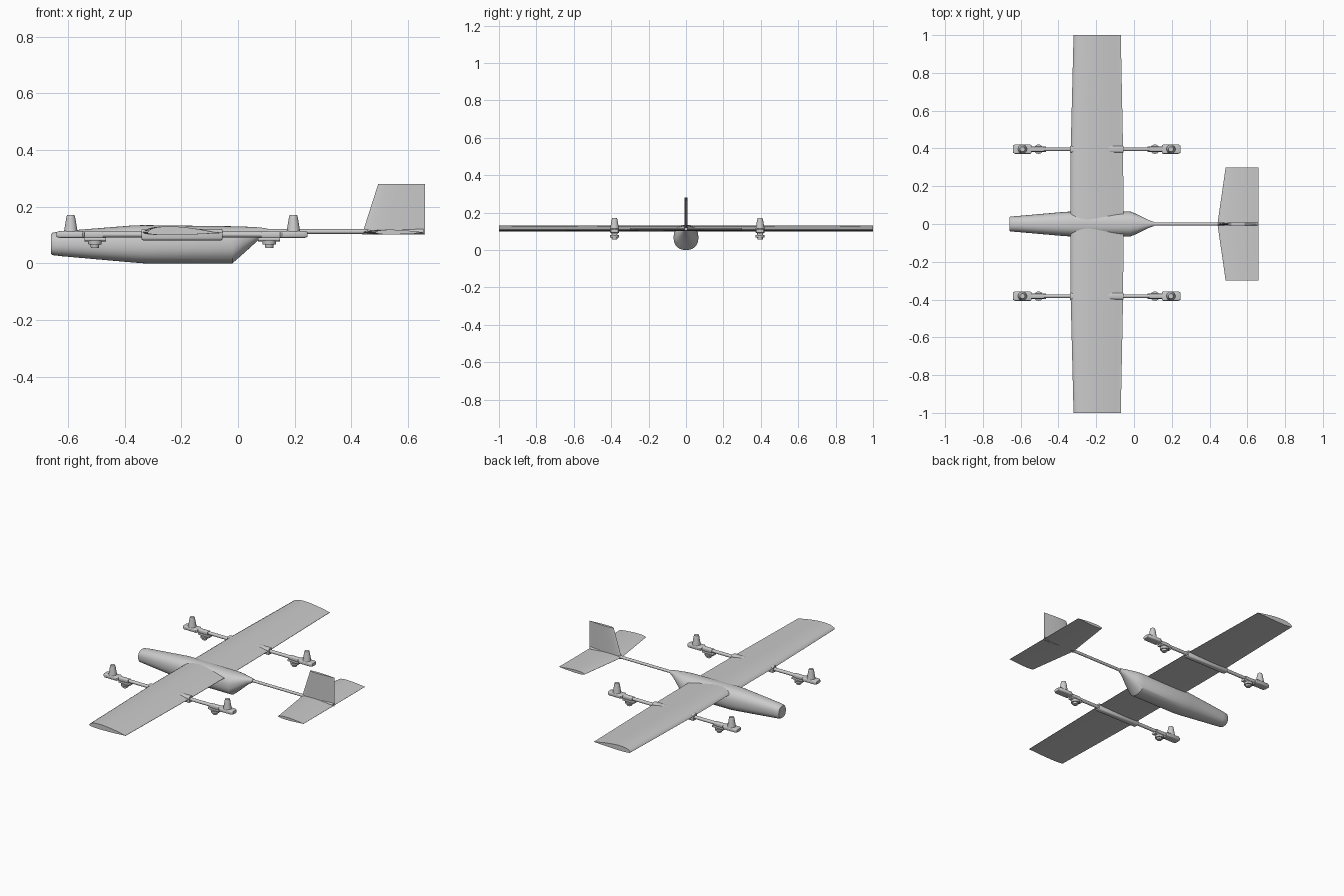
import bpy, bmesh, math
from mathutils import Matrix

if "Cube" in bpy.data.objects:
    bpy.data.objects.remove(bpy.data.objects["Cube"])

def finish(name, bm, angle=35):
    bmesh.ops.recalc_face_normals(bm, faces=bm.faces)
    me = bpy.data.meshes.new(name)
    bm.to_mesh(me)
    bm.free()
    ob = bpy.data.objects.new(name, me)
    bpy.context.collection.objects.link(ob)
    bpy.ops.object.select_all(action='DESELECT')
    ob.select_set(True)
    bpy.context.view_layer.objects.active = ob
    bpy.ops.object.shade_smooth_by_angle(angle=math.radians(angle))
    return ob

def loft(name, rings, angle=35):
    """Skin a list of equal-length point rings and cap both ends."""
    bm = bmesh.new()
    vs = [[bm.verts.new(p) for p in r] for r in rings]
    n = len(vs[0])
    for a, b in zip(vs, vs[1:]):
        for i in range(n):
            j = (i + 1) % n
            bm.faces.new((a[i], a[j], b[j], b[i]))
    bm.faces.new(vs[0])
    bm.faces.new(vs[-1])
    return finish(name, bm, angle)

def oval(x, y, hw, z0, z1, n=32, e=2.0):
    """Superellipse ring in the yz plane."""
    pts = []
    for i in range(n):
        t = 2 * math.pi * i / n
        c, s = math.cos(t), math.sin(t)
        pts.append((x, y + hw * math.copysign(abs(c) ** (2 / e), c),
                    (z0 + z1) / 2 + (z1 - z0) / 2 * math.copysign(abs(s) ** (2 / e), s)))
    return pts

def foil(le, te, up, down, n=12):
    """Aerofoil section as (chord position, height) pairs."""
    def h(u):
        return 2.6 * (0.2969 * u ** .5 - .126 * u - .3516 * u**2 + .2843 * u**3 - .1036 * u**4) / .26
    us = [(1 - math.cos(math.pi * i / n)) / 2 for i in range(n + 1)]
    top = [(le + (te - le) * u, up * max(h(u), .06)) for u in reversed(us)]
    bot = [(le + (te - le) * u, -down * max(h(u), .06)) for u in us]
    return top + bot[1:]

def cyl(name, x, y, z0, z1, r0, r1, n=24):
    bm = bmesh.new()
    bmesh.ops.create_cone(bm, cap_ends=True, segments=n, radius1=r0, radius2=r1, depth=z1 - z0,
                          matrix=Matrix.Translation((x, y, (z0 + z1) / 2)))
    return finish(name, bm)

def tube(name, x0, x1, y, z0, z1, hw, e=2.0):
    return loft(name, [oval(x0, y, hw, z0, z1, 20, e), oval(x1, y, hw, z0, z1, 20, e)])

# fuselage: x, half width, bottom, top
body = [(-.66, .035, .033, .104), (-.655, .039, .029, .108), (-.62, .042, .025, .114),
        (-.37, .064, .003, .134), (-.33, .066, 0, .135), (-.02, .066, 0, .131),
        (.02, .050, .035, .130), (.075, .022, .085, .127), (.105, .011, .104, .123)]
loft("fuselage", [oval(x, 0, w, a, b, 40, 2.3) for x, w, a, b in body])

# tail boom
tube("tail_boom", .06, .655, 0, .104, .121, .0085)

# main wing
stations = [(-1, -.32, -.07), (-.4, -.335, -.058), (0, -.335, -.055), (.4, -.335, -.058), (1, -.32, -.07)]
loft("main_wing", [[(x, y, .107 + h) for x, h in foil(le, te, .024, .007)] for y, le, te in stations])

# tailplane and fin
tail = [(-.3, .485), (0, .442), (.3, .485)]
loft("tailplane", [[(x, y, .109 + h) for x, h in foil(le, .66, .010, .007)] for y, le in tail])
loft("tail_fin", [[(x, h, z) for x, h in foil(le, .66, .008, .008)]
                  for z, le in [(.102, .438), (.28, .495)]])

# lift arms, each with a motor pod pair at both ends
MID = -.1975
for side, y in (("left", .396), ("right", -.382)):
    tube(side + "_arm", -.60, .205, y, .092, .112, .010)
    rail = [(-.34, .016, .084, .120), (-.335, .018, .081, .121), (-.06, .018, .081, .121), (-.055, .016, .084, .120)]
    loft(side + "_wing_rail", [oval(x, y, w, a, b, 24, 4) for x, w, a, b in rail])
    for end, d in (("front", -1), ("rear", 1)):
        tag = f"{side}_{end}_"
        def X(r):
            return MID + d * r
        tube(tag + "sleeve", X(.28), X(.37), y, .089, .113, .013, 4)
        pod = [(.345, .020, .093, .111), (.352, .025, .090, .114), (.432, .025, .090, .114), (.443, .019, .093, .111)]
        loft(tag + "pod", [oval(X(r), y, w, a, b, 24, 5) for r, w, a, b in pod])
        cyl(tag + "upper_motor", X(.393), y, .112, .160, .024, .016)
        cyl(tag + "upper_cap", X(.393), y, .160, .171, .016, .013)
        # lower motor hangs from a small plate
        tube(tag + "plate", X(.268), X(.345), y, .078, .092, .014, 4)
        cyl(tag + "lower_motor", X(.308), y, .066, .080, .023, .025)
        cyl(tag + "lower_cap", X(.308), y, .055, .067, .014, .016)
